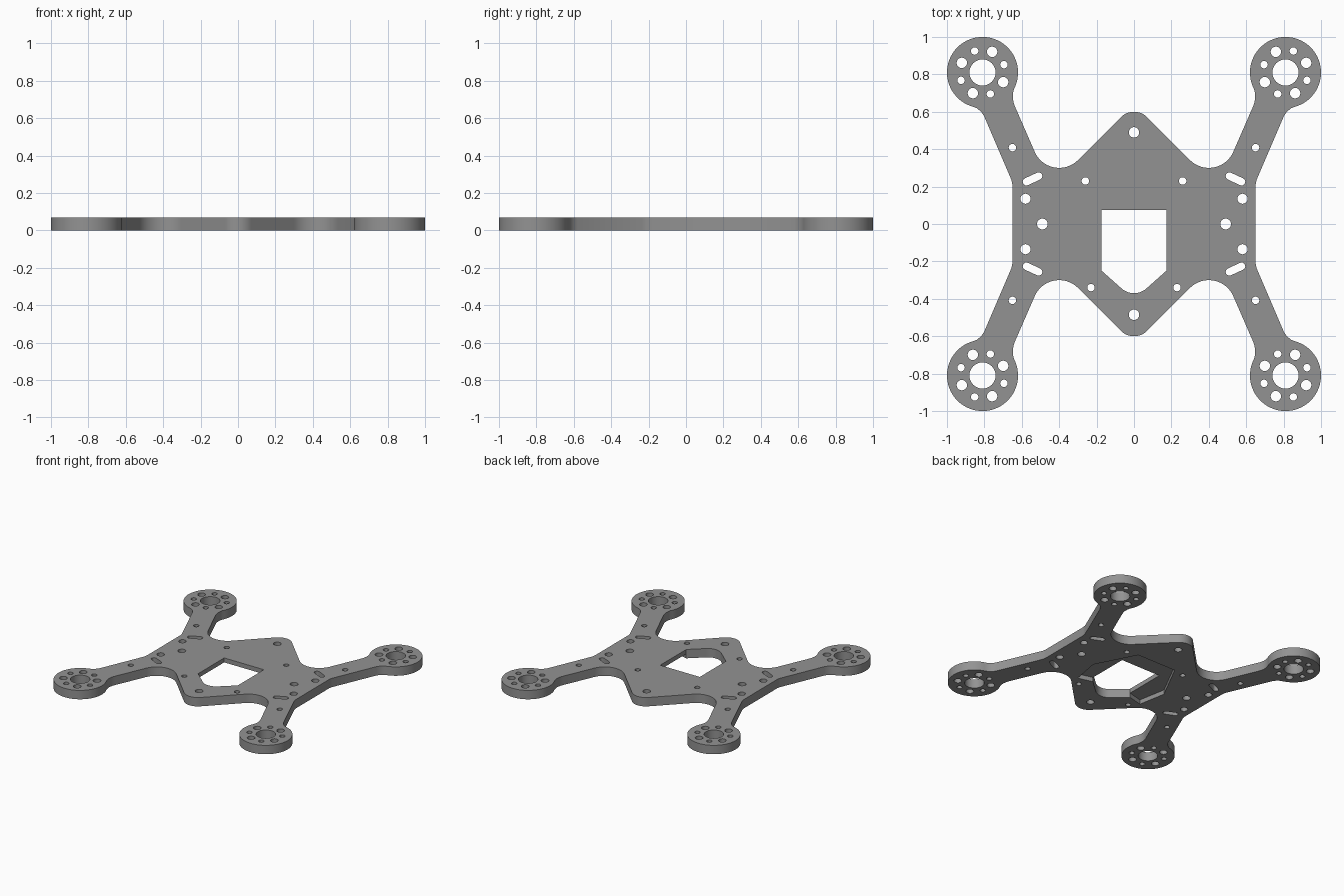
import bpy, bmesh, math

if "Cube" in bpy.data.objects:
    bpy.data.objects.remove(bpy.data.objects["Cube"])

T = 0.07       # plate thickness
POCKET = 0.035  # depth of the recess in the underside


def arc(cx, cy, r, a0, a1, n):
    return [(cx + r * math.cos(math.radians(a0 + (a1 - a0) * i / n)),
             cy + r * math.sin(math.radians(a0 + (a1 - a0) * i / n))) for i in range(n + 1)]


def circle(cx, cy, r, n=24):
    return arc(cx, cy, r, 0, 360, n)[:-1]


def slot(x0, y0, x1, y1, r):
    a = math.degrees(math.atan2(y1 - y0, x1 - x0))
    return arc(x1, y1, r, a - 90, a + 90, 8) + arc(x0, y0, r, a + 90, a + 270, 8)


def flip(loop, sx, sy):
    return [(x * sx, y * sy) for x, y in loop]


# Outline: one quarter from nose tip, along the arm, round the motor mount, to the side
M = 0.81
quarter = (arc(0, 0.5, 0.1, 90, 45, 8)
           + arc(0.4, 0.4425, 0.1425, 225, 336.5, 16)
           + [(0.635, 0.625), (0.644, 0.65), (0.648, 0.675), (0.647, 0.698)]
           + arc(M, M, 0.19, 208, -72, 48)
           + [(0.842, 0.62), (0.82, 0.603), (0.803, 0.58), (0.655, 0.235), (0.65, 0.21)])
right = quarter + flip(quarter, 1, -1)[::-1][:-1]
outline = right + [(0, -0.6)] + flip(right, -1, 1)[::-1][:-1]

# Holes repeated in all four quarters: motor mounts, arm holes, strap slots
holes = []
for sx in (1, -1):
    for sy in (1, -1):
        group = [circle(M, M, 0.07, 32), circle(0.65, 0.408, 0.02),
                 circle(0.58, 0.135, 0.027), slot(0.51, 0.256, 0.575, 0.226, 0.02)]
        for k in range(4):
            for ang, r in ((25, 0.028), (70, 0.02)):
                t = math.radians(ang + 90 * k)
                group.append(circle(M + 0.122 * math.cos(t), M + 0.122 * math.sin(t), r, 20))
        holes += [flip(g, sx, sy) for g in group]

# Single and paired body holes
for x, y, r in ((0, 0.49, 0.028), (0, -0.485, 0.028), (0.49, 0, 0.029), (-0.49, 0, 0.029),
                (0.26, 0.23, 0.02), (-0.26, 0.23, 0.02), (0.23, -0.34, 0.02), (-0.23, -0.34, 0.02)):
    holes.append(circle(x, y, r))

# Central window and the wider recess under it; both share the rounded front end
front_end = [(-0.173, -0.25)] + arc(0, -0.27, 0.1, 225, 315, 12) + [(0.173, -0.25)]
window_back = [(0.173, 0.075), (-0.173, 0.075)]
recess_back = [(0.29, -0.28), (0.33, -0.06), (0.17, 0.25), (-0.17, 0.25), (-0.33, -0.06), (-0.29, -0.28)]
window = front_end + window_back
recess = front_end + recess_back
ceiling = [front_end[-1]] + recess_back + [front_end[0]] + window_back[::-1]

bm = bmesh.new()


def cap(loops, z, up):
    edges = []
    for loop in loops:
        vs = [bm.verts.new((x, y, z)) for x, y in loop]
        edges += [bm.edges.new((vs[i], vs[(i + 1) % len(vs)])) for i in range(len(vs))]
    made = bmesh.ops.triangle_fill(bm, edges=edges, use_beauty=True, normal=(0, 0, up))
    for f in made["geom"]:
        if isinstance(f, bmesh.types.BMFace):
            f.normal_update()
            if f.normal.z * up < 0:
                f.normal_flip()


def wall(path, z0, z1, closed=True):
    n = len(path)
    for i in range(n if closed else n - 1):
        (ax, ay), (bx, by) = path[i], path[(i + 1) % n]
        bm.faces.new([bm.verts.new(c) for c in
                      ((ax, ay, z0), (bx, by, z0), (bx, by, z1), (ax, ay, z1))])


# Top, underside and recess ceiling
cap([outline, window] + holes, T, 1)
cap([outline, recess] + holes, 0, -1)
cap([ceiling], POCKET, -1)

# Vertical walls
for loop in [outline] + holes:
    wall(loop, 0, T)
wall(front_end, 0, POCKET, False)
wall(front_end, POCKET, T, False)
wall([front_end[-1]] + window_back + [front_end[0]], POCKET, T, False)
wall([front_end[-1]] + recess_back + [front_end[0]], 0, POCKET, False)

bmesh.ops.remove_doubles(bm, verts=bm.verts, dist=0.0002)
bmesh.ops.recalc_face_normals(bm, faces=bm.faces)

mesh = bpy.data.meshes.new("frame_plate")
bm.to_mesh(mesh)
bm.free()
mat = bpy.data.materials.new("mid_grey")
mat.diffuse_color = (0.29, 0.29, 0.29, 1)
mat.use_nodes = True
mat.node_tree.nodes["Principled BSDF"].inputs["Base Color"].default_value = mat.diffuse_color
mesh.materials.append(mat)
plate = bpy.data.objects.new("frame_plate", mesh)
bpy.context.collection.objects.link(plate)
bpy.context.view_layer.objects.active = plate
plate.select_set(True)
bpy.ops.object.shade_smooth_by_angle(angle=math.radians(30))
